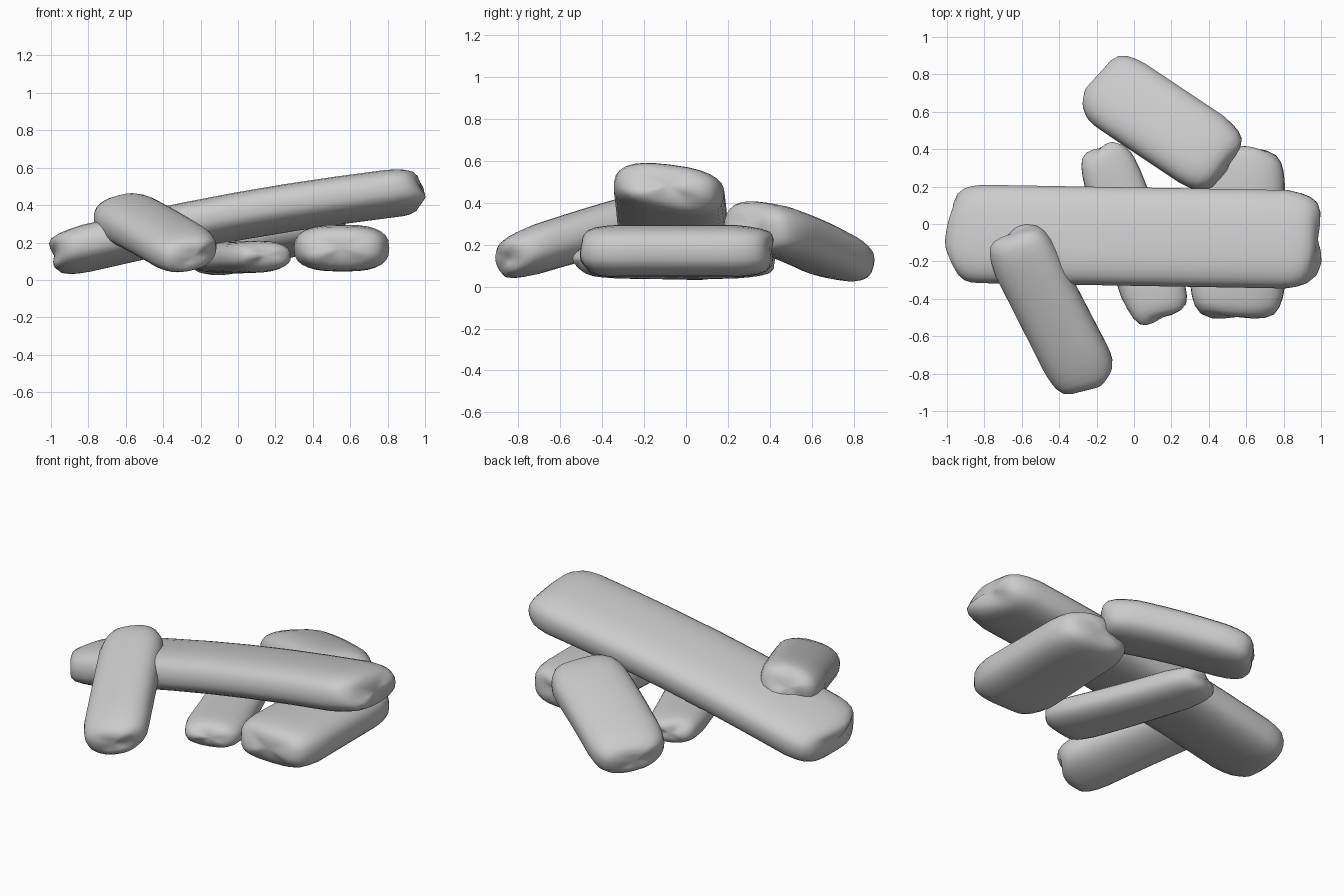
import bpy, bmesh, math
from mathutils import Vector

cube = bpy.data.objects.get("Cube")
if cube:
    bpy.data.objects.remove(cube, do_unlink=True)

grey = bpy.data.materials.new("plain grey")
grey.use_nodes = True
grey.diffuse_color = (0.6, 0.6, 0.6, 1)
grey.node_tree.nodes["Principled BSDF"].inputs["Base Color"].default_value = (0.6, 0.6, 0.6, 1)

SIDES = 28
# End rounding: distance from the tip, scale of the section
END = [(0.0, 0.34), (0.008, 0.6), (0.03, 0.79), (0.07, 0.9), (0.12, 0.96), (0.19, 1.0)]


def squircle(angle, power):
    c, s = math.cos(angle), math.sin(angle)
    return (math.copysign(abs(c) ** (2 / power), c),
            math.copysign(abs(s) ** (2 / power), s))


def chunk(name, start, end, widths, heights, arch=0.0, lump=0.018, phase=0.0,
          power=2.7, roll=0.0):
    """Rounded bar between two tips, with uneven, broken-looking ends."""
    start, end = Vector(start), Vector(end)
    length = (end - start).length
    axis = (end - start).normalized()
    side = axis.cross(Vector((0, 0, 1))).normalized()
    up = side.cross(axis)
    side, up = (side * math.cos(roll) + up * math.sin(roll),
                up * math.cos(roll) - side * math.sin(roll))
    middle = [(0.19 + (length - 0.38) * i / 6, 1.0) for i in range(1, 6)]
    stations = END + middle + [(length - d, s) for d, s in reversed(END)]

    bm = bmesh.new()
    rings = []
    for dist, scale in stations:
        t = dist / length
        half_w = (widths[0] * (1 - t) + widths[1] * t) / 2 * scale
        half_h = (heights[0] * (1 - t) + heights[1] * t) / 2 * scale
        near = max(0.0, 1 - min(dist, length - dist) / 0.19)
        inward = 1 if t < 0.5 else -1
        ring = []
        for k in range(SIDES):
            a = math.tau * k / SIDES
            u, v = squircle(a, power)
            # Lobes push the tip in and out and pinch the end section
            wave = math.sin(2 * a + phase + inward) + 0.7 * math.sin(3 * a + 2 * phase)
            pinch = 1 + 0.05 * near * wave
            along = dist + inward * near * lump * (wave * scale + 0.7)
            point = start + axis * along
            point += side * (u * half_w * pinch) + up * (v * half_h * pinch)
            point.z += arch * math.sin(math.pi * t)
            ring.append(bm.verts.new(point))
        rings.append(ring)
    for a, b in zip(rings, rings[1:]):
        for k in range(SIDES):
            n = (k + 1) % SIDES
            bm.faces.new((a[k], a[n], b[n], b[k]))
    # Closed tips
    for ring in (rings[0], rings[-1]):
        hub = bm.verts.new(sum((v.co for v in ring), Vector()) / SIDES)
        for k in range(SIDES):
            bm.faces.new((ring[k], ring[(k + 1) % SIDES], hub))
    bmesh.ops.recalc_face_normals(bm, faces=bm.faces)
    mesh = bpy.data.meshes.new(name)
    bm.to_mesh(mesh)
    bm.free()
    mesh.materials.append(grey)
    for poly in mesh.polygons:
        poly.use_smooth = True
    obj = bpy.data.objects.new(name, mesh)
    bpy.context.collection.objects.link(obj)


# Long bar resting across the pile, its back edge dipping
chunk("long_top_bar", (-1.0, -0.05, 0.125), (1.0, -0.085, 0.485),
      (0.53, 0.53), (0.235, 0.24), arch=0.035, lump=0.025, phase=0.6, roll=0.13)
# Bar leaning on the front of the long one
chunk("front_leaning_bar", (-0.66, -0.04, 0.365), (-0.23, -0.88, 0.125),
      (0.36, 0.37), (0.25, 0.22), arch=0.01, phase=2.0, power=2.4, roll=-0.25)
# Bar leaning behind
chunk("back_leaning_bar", (-0.21, 0.78, 0.105), (0.51, 0.30, 0.305),
      (0.43, 0.43), (0.22, 0.25), arch=0.02, phase=1.2, roll=0.13)
# Two bars flat on the ground, running front to back
chunk("left_ground_bar", (0.55, -0.51, 0.17), (0.57, 0.42, 0.17),
      (0.52, 0.47), (0.25, 0.25), phase=3.1)
chunk("middle_ground_bar", (0.16, -0.51, 0.13), (-0.18, 0.42, 0.13),
      (0.36, 0.30), (0.17, 0.17), arch=-0.01, phase=4.0, power=2.4)
